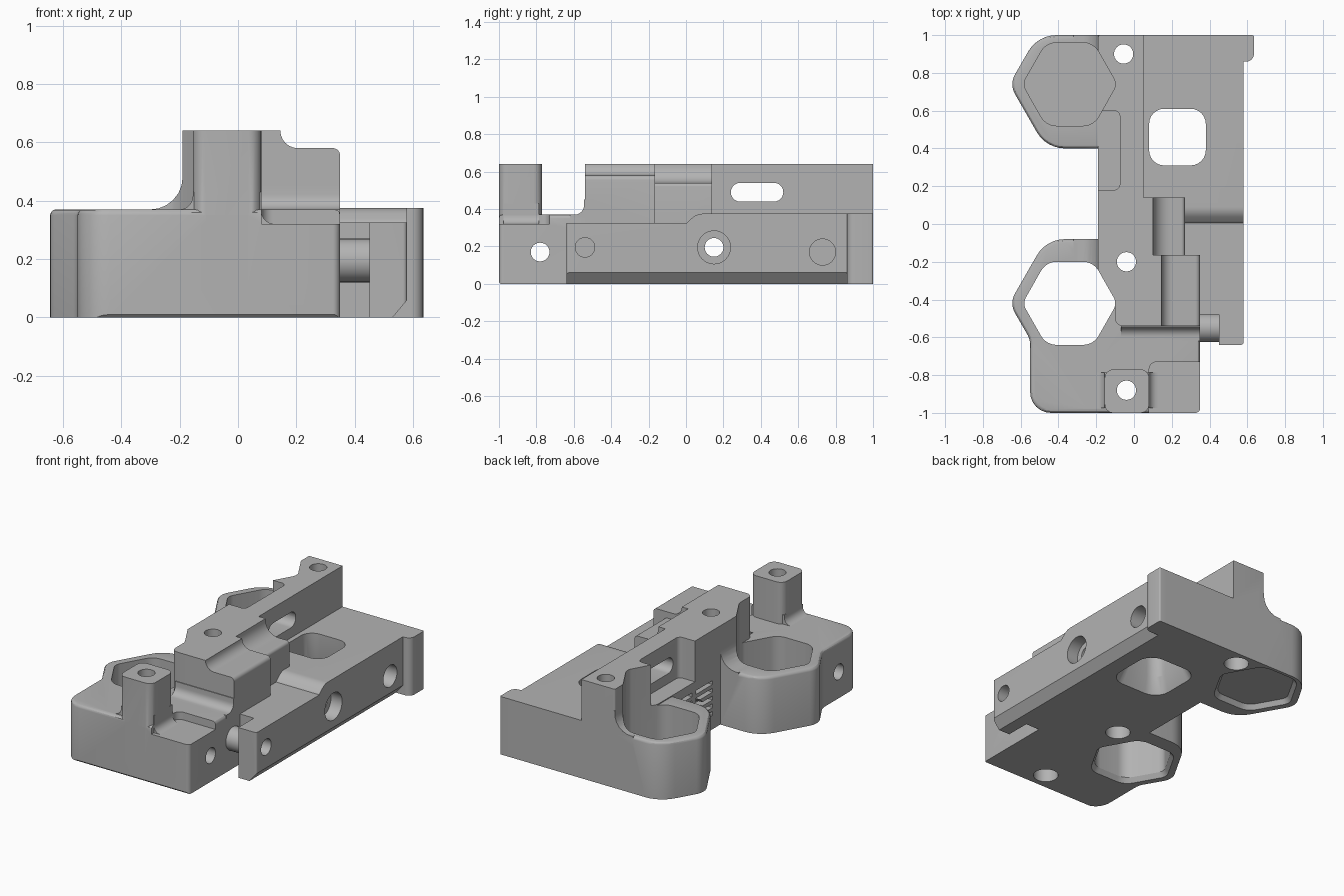
import bpy, bmesh, math
from mathutils import Vector

old = bpy.data.objects.get("Cube")
if old:
    bpy.data.objects.remove(old)

grey = bpy.data.materials.new("matt grey")
grey.use_nodes = True
grey.diffuse_color = (0.45, 0.45, 0.45, 1)
grey.node_tree.nodes["Principled BSDF"].inputs["Base Color"].default_value = (0.45, 0.45, 0.45, 1)


def rounded(points, steps=6):
    """Replace each corner (a, b, cut) by a circular arc."""
    out = []
    for i, p in enumerate(points):
        c = Vector(p[:2])
        if len(p) < 3:
            out.append(c)
            continue
        u = (Vector(points[i - 1][:2]) - c).normalized()
        v = (Vector(points[(i + 1) % len(points)][:2]) - c).normalized()
        w = math.sin(u.angle(v) / 2)
        a, b = c + u * p[2], c + v * p[2]
        for k in range(steps + 1):
            s = k / steps
            f = ((1 - s) ** 2, 2 * s * (1 - s) * w, s * s)
            out.append((a * f[0] + c * f[1] + b * f[2]) / sum(f))
    return out


def prism(name, points, lo, hi, axis="z", edge=0, flare=1):
    """Extrude a profile along an axis; optional soft top edge or flared start."""
    pts = rounded(points)
    mid = sum(pts, Vector((0, 0))) / len(pts)
    place = {"x": lambda p, h: (h, p.x, p.y), "y": lambda p, h: (p.x, h, p.y),
             "z": lambda p, h: (p.x, p.y, h)}[axis]
    bm = bmesh.new()
    low = [bm.verts.new(place(mid + (p - mid) * flare, lo)) for p in pts]
    top = [bm.verts.new(place(p, hi)) for p in pts]
    bm.faces.new(low)
    cap = bm.faces.new(top)
    for i in range(len(pts)):
        bm.faces.new((low[i - 1], low[i], top[i], top[i - 1]))
    bmesh.ops.recalc_face_normals(bm, faces=bm.faces[:])
    if edge:
        bmesh.ops.bevel(bm, geom=list(cap.edges), offset=edge, segments=3,
                        profile=0.5, affect="EDGES")
    mesh = bpy.data.meshes.new(name)
    bm.to_mesh(mesh)
    bm.free()
    mesh.materials.append(grey)
    ob = bpy.data.objects.new(name, mesh)
    bpy.context.collection.objects.link(ob)
    return ob


def box(a0, a1, b0, b1, r=None):
    corners = [(a0, b0), (a1, b0), (a1, b1), (a0, b1)]
    return [(*c, r) for c in corners] if r else corners


def circle(a, b, r, n=32):
    return [(a + r * math.cos(math.tau * k / n), b + r * math.sin(math.tau * k / n))
            for k in range(n)]


def combine(operation, *args, **kw):
    tool = prism(*args, **kw)
    mod = body.modifiers.new(operation, "BOOLEAN")
    mod.operation, mod.solver, mod.object = operation, "EXACT", tool
    bpy.context.view_layer.objects.active = body
    bpy.ops.object.modifier_apply(modifier=mod.name)
    bpy.data.objects.remove(tool)


def add(*args, **kw):
    combine("UNION", *args, **kw)


def cut(*args, **kw):
    combine("DIFFERENCE", *args, **kw)


# Long base plate
body = prism("bracket_body", [(-.19, 1), (.58, 1), (.58, -.64, .015), (.45, -.64), (.45, -.48),
                              (.1, -.48), (.1, -.3), (-.19, -.3)], 0, .325)
add("raised_plate", [(0, .1), (0, .325, .02), (.06, .375, .03), (1, .375), (1, .1)],
    -.19, .58, "x")
add("corner_fin", [(.5, .86), (.635, .86, .04), (.635, 1, .01), (.5, 1)], 0, .375)

# Front block and the two ring lobes
add("front_block", [(-.55, -1, .11), (.35, -1, .025), (.35, -.2), (.1, -.2), (.1, -.08),
                    (-.465, -.08, .1), (-.66, -.42, .06), (-.55, -.61, .03)], 0, .37, edge=.02)
add("rear_lobe", [(-.66, .74, .06), (-.465, .4, .1), (-.1, .4), (-.1, 1), (-.51, 1, .1)],
    0, .37, edge=.02)
cut("low_shelf", [(.08, -1.1), (.4, -1.1), (.4, -.73), (.08, -.73, .04)], .32, .5)

# Tall wall with its stepped right side
add("tall_wall", [(-.1, -.54, .04), (.14, -.54), (.14, -.17), (.1, -.17), (.1, .14), (.05, .14),
                  (.05, 1), (-.19, 1, .01), (-.19, -.25), (-.1, -.42)], .05, .64)
add("front_step", [(0, .1), (.35, .1), (.35, .58, .025), (.145, .58, .06), (.145, .64), (0, .64)],
    -.54, -.165, "y")
add("middle_step", [(0, .1), (.27, .1), (.27, .54, .02), (.1, .54, .09), (.1, .64), (0, .64)],
    -.2, .14, "y")
add("step_fillet", [(-.62, .3), (-.62, .37), (-.545, .37, .05), (-.545, .45), (-.5, .45),
                    (-.5, .3)], -.07, .35, "x")
for y0, y1 in ((.6, 1), (-.3, -.08)):
    add("wall_fillet", [(-.32, .3), (-.32, .37), (-.19, .37, .11), (-.19, .5), (-.15, .5),
                        (-.15, .3)], y0, y1, "y")

# Front post
add("front_post", box(-.155, .08, -1, -.77, .045), .1, .64)
add("post_fillet", [(-.25, .2), (-.25, .37), (-.155, .37, .045), (-.155, .43), (.08, .43),
                    (.08, .32, .045), (.2, .32), (.2, .2)], -.975, -.785, "y")

# Screw boss bridging the clamp gap
add("screw_boss", circle(-.55, .195, .075), .3, .5, "x")

# Six-sided openings through lobes and wall
for cy in (.74, -.42):
    hexagon = [(-.59, cy, .035), (-.465, cy - .22, .055), (-.215, cy - .22, .055),
               (-.09, cy, .035), (-.215, cy + .22, .055), (-.465, cy + .22, .055)]
    cut("hex_opening", hexagon, -.1, .8)
    cut("hex_chamfer", hexagon, -.01, .03, flare=1.12)

# Rounded square opening, flared below
square = box(.08, .38, .31, .61, .08)
cut("square_opening", square, -.1, .5)
cut("square_flare", square, -.01, .1, flare=1.3)

# Wall pocket, slot and grooves below it
cut("wall_pocket", [(-.3, .18), (-.075, .18, .03), (-.075, .6, .03), (-.3, .6)], .376, .8)
cut("wall_slot", box(.24, .52, .44, .54, .049), -.3, .2, "x")
for level in range(5):
    z = .09 + level * .05
    for y0 in (0, .21):
        cut("groove", box(y0, y0 + .17, z, z + .025), -.3, -.13, "x")

# Vertical bolt holes, wider from below
for x, y in ((-.055, .9), (-.04, -.2), (-.04, -.88)):
    cut("bolt_hole", circle(x, y, .051), -.1, .8)
    cut("bolt_recess", circle(x, y, .075), -.1, .12)

# Sideways holes: y, z, radius, inner end
for y, z, r, end in ((-.78, .17, .05, -1), (.15, .195, .05, -1), (.15, .195, .088, .5),
                     (.73, .17, .07, .4), (-.54, .195, .052, .3)):
    cut("side_hole", circle(y, z, r), end, .8, "x")

# Sloped lower edges
cut("plate_chamfer", [(.525, -.006), (.59, -.006), (.59, .072)], -.8, .86, "y")
cut("front_chamfer", [(-1.01, -.01), (-.98, -.01), (-1.01, .02)], -.8, .36, "x")

bpy.ops.object.select_all(action="DESELECT")
body.select_set(True)
bpy.context.view_layer.objects.active = body
bpy.ops.object.shade_smooth_by_angle(angle=math.radians(30))
